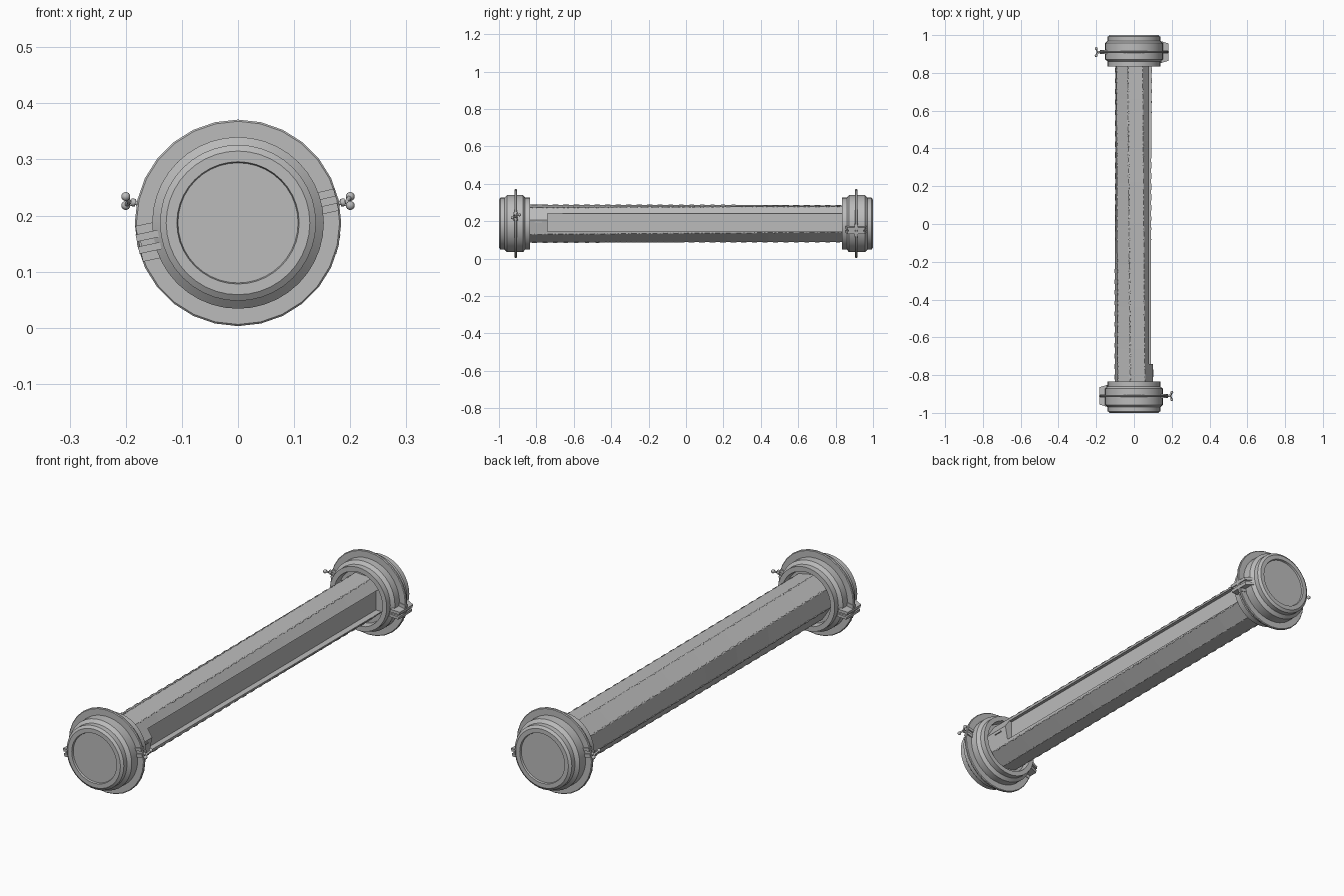
import bpy, bmesh, math
from mathutils import Matrix, Vector

cube = bpy.data.objects.get("Cube")
if cube:
    bpy.data.objects.remove(cube, do_unlink=True)

CZ = 0.187          # height of the long axis
TUBE_R = 0.103
TWIST = math.radians(8)

grey = bpy.data.materials.new("plain_grey")
grey.use_nodes = True
COLOUR = (0.5, 0.5, 0.5, 1)
grey.diffuse_color = COLOUR
grey.node_tree.nodes["Principled BSDF"].inputs["Base Color"].default_value = COLOUR


def finish(name, bm, smooth=None):
    """Turn a bmesh into a grey object, lifted onto the long axis."""
    bmesh.ops.recalc_face_normals(bm, faces=bm.faces)
    mesh = bpy.data.meshes.new(name)
    bm.to_mesh(mesh)
    bm.free()
    mesh.materials.append(grey)
    ob = bpy.data.objects.new(name, mesh)
    ob.location.z = CZ
    bpy.context.collection.objects.link(ob)
    if smooth:
        bpy.ops.object.select_all(action='DESELECT')
        ob.select_set(True)
        bpy.context.view_layer.objects.active = ob
        bpy.ops.object.shade_smooth_by_angle(angle=math.radians(smooth))
    return ob


def lathe(bm, profile, turn, steps=40):
    """Spin (radius, y) points around the y axis."""
    verts = [bm.verts.new((r, y, 0)) for r, y in profile]
    edges = [bm.edges.new(p) for p in zip(verts, verts[1:])]
    bmesh.ops.spin(bm, geom=verts + edges, cent=(0, 0, 0), axis=(0, 1, 0),
                   angle=math.tau, steps=steps)
    bmesh.ops.remove_doubles(bm, verts=bm.verts, dist=0.0001)
    bmesh.ops.transform(bm, matrix=turn, verts=bm.verts)


def box(bm, centre, size, turn=Matrix(), taper=1.0):
    """Box whose y width is tapered on its outward (+x) side."""
    made = bmesh.ops.create_cube(bm, size=1)["verts"]
    for v in made:
        if v.co.x > 0:
            v.co.y *= taper
        v.co = turn @ (Vector(centre) + v.co * Vector(size))


def rod(bm, a, b, r, turn):
    a, b = Vector(a), Vector(b)
    aim = (b - a).to_track_quat('Z', 'Y').to_matrix().to_4x4()
    bmesh.ops.create_cone(bm, cap_ends=True, segments=10, radius1=r, radius2=r,
                          depth=(b - a).length,
                          matrix=turn @ Matrix.Translation((a + b) / 2) @ aim)


def corner(k, y):
    """Tube corner k at position y, with the slight twist along the length."""
    a = math.radians(11 + 45 * k) + TWIST * (y + 0.87) / 1.74
    return Vector((TUBE_R * math.cos(a), y, TUBE_R * math.sin(a)))


# Eight-sided tube, gently twisted
bm = bmesh.new()
sections = [[bm.verts.new(corner(k, -0.88 + 1.76 * i / 8)) for k in range(8)]
            for i in range(9)]
for lo, hi in zip(sections, sections[1:]):
    for k in range(8):
        j = (k + 1) % 8
        bm.faces.new((lo[k], lo[j], hi[j], hi[k]))
bm.faces.new(sections[0])
bm.faces.new(sections[-1])
tube = finish("tube", bm)

# Long slot along the left side of the tube
bm = bmesh.new()
box(bm, (0.115, 0.13, 0.0055), (0.10, 1.74, 0.095))
cutter = finish("slot_cutter", bm)
cutter.hide_render = True
cutter.hide_set(True)
cut = tube.modifiers.new("slot", 'BOOLEAN')
cut.operation = 'DIFFERENCE'
cut.solver = 'EXACT'
cut.object = cutter

# Slender knuckles along every whole tube corner
bm = bmesh.new()
for k in range(1, 8):
    for i in range(30):
        p = corner(k, -0.81 + 0.056 * i)
        out = math.atan2(p.z, p.x)
        place = (Matrix.Translation(p) @ Matrix.Rotation(-out, 4, 'Y')
                 @ Matrix.Diagonal((0.002, 0.02, 0.005, 1)))
        bmesh.ops.create_icosphere(bm, subdivisions=1, radius=1, matrix=place)
finish("corner_knuckles", bm)

# Small index mark on the solid end of the tube
bm = bmesh.new()
box(bm, (0.1, -0.79, 0.008), (0.006, 0.04, 0.005))
finish("index_mark", bm)

# Cap radii and positions, from the end face to the tube side
CAP = [(0, -0.992), (0.107, -0.992), (0.109, -1), (0.128, -1),
       (0.139, -0.992), (0.139, -0.97), (0.153, -0.957), (0.153, -0.872),
       (0.139, -0.86), (0.139, -0.835), (0.118, -0.835), (0.114, -0.865),
       (0, -0.865)]
FLANGE = [(0.145, -0.916), (0.181, -0.916), (0.184, -0.913),
          (0.184, -0.907), (0.181, -0.904), (0.145, -0.904)]

for end, turn in (("front", Matrix()), ("back", Matrix.Rotation(math.pi, 4, 'Z'))):
    bm = bmesh.new()
    lathe(bm, CAP, turn)
    finish(end + "_cap", bm, 25)

    bm = bmesh.new()
    lathe(bm, FLANGE, turn, 28)
    finish(end + "_flange", bm, 25)

    # Hinge block: two leaves and a spine
    bm = bmesh.new()
    hinge = turn @ Matrix.Rotation(math.radians(168), 4, 'Y')
    for z in (-0.011, 0.011):
        box(bm, (0.163, -0.91, z), (0.04, 0.115, 0.013), hinge, 0.8)
    box(bm, (0.16, -0.91, 0), (0.034, 0.1, 0.012), hinge, 0.8)
    box(bm, (0.163, -0.91, 0), (0.034, 0.018, 0.065), hinge)
    finish(end + "_hinge", bm)

    # Clamp lugs holding the thumbscrew
    bm = bmesh.new()
    lug = turn @ Matrix.Rotation(math.radians(-13), 4, 'Y')
    for z in (-0.012, 0.014):
        box(bm, (0.163, -0.91, z), (0.034, 0.022, 0.014), lug)
    finish(end + "_clamp_lugs", bm)

    # Thumbscrew: shaft, collar and two rounded wings
    bm = bmesh.new()
    rod(bm, (0.15, -0.91, 0.03), (0.196, -0.91, 0.038), 0.004, turn)
    rod(bm, (0.183, -0.91, 0.0357), (0.191, -0.91, 0.037), 0.007, turn)
    for side, z in ((-1, 0.031), (1, 0.047)):
        tip = (0.2, -0.91 + side * 0.019, z)
        rod(bm, (0.194, -0.91, 0.038), tip, 0.004, turn)
        bmesh.ops.create_uvsphere(bm, u_segments=12, v_segments=8, radius=0.008,
                                  matrix=turn @ Matrix.Translation(tip))
    finish(end + "_thumbscrew", bm, 40)
